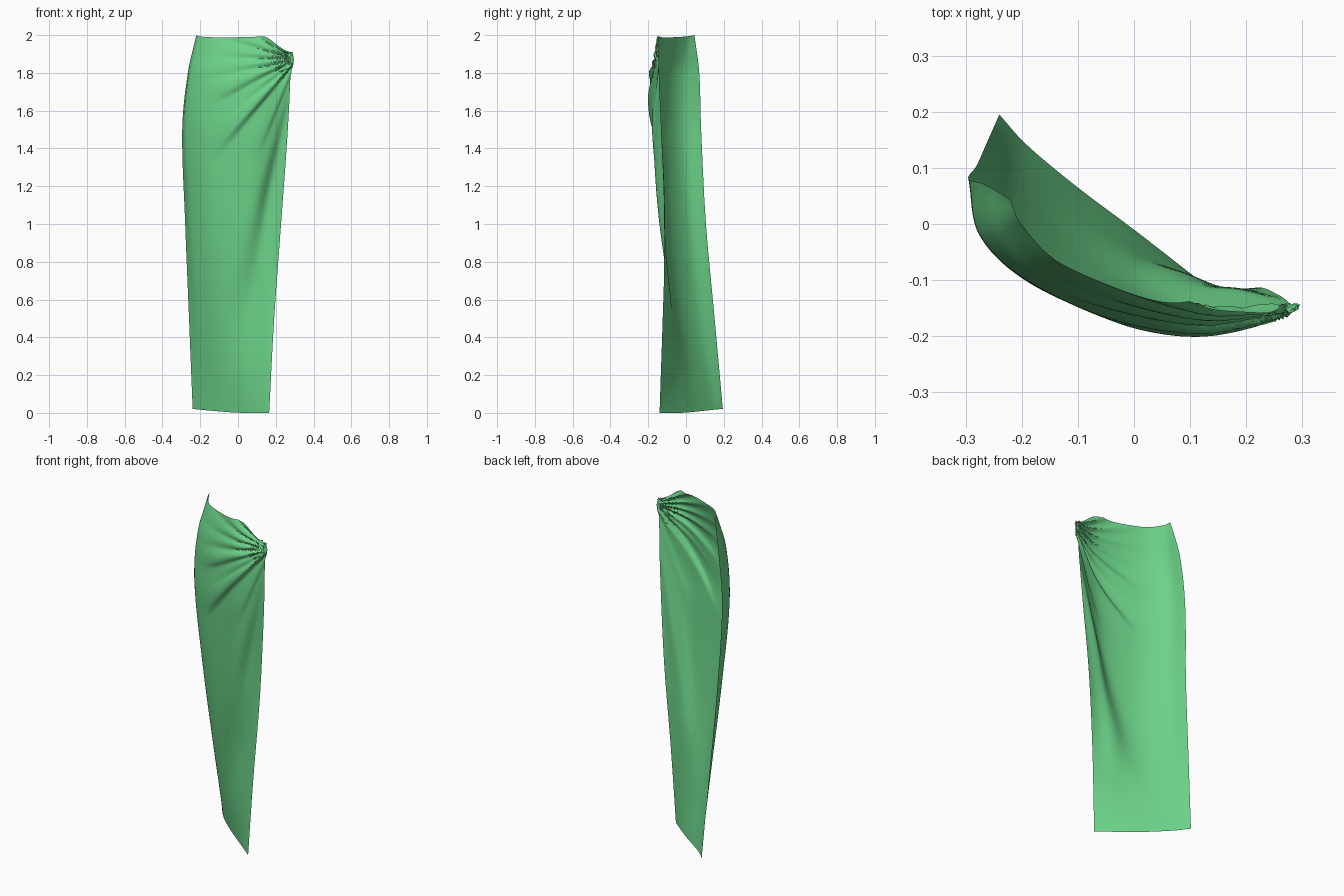
import bpy, bmesh, math
from mathutils import Vector

if "Cube" in bpy.data.objects:
    bpy.data.objects.remove(bpy.data.objects["Cube"])

# Cross-sections of the cloth, hem to waist: height share, then x, y from free edge to knotted edge
SECTIONS = [
    (0.0, [(-.24, .195), (-.19, .14), (-.1, .065), (0, -.01), (.09, -.08), (.165, -.14)]),
    (.25, [(-.26, .15), (-.21, .06), (-.12, -.02), (0, -.08), (.1, -.105), (.19, -.125)]),
    (.5, [(-.28, .105), (-.245, .01), (-.15, -.075), (-.03, -.125), (.1, -.145), (.225, -.115)]),
    (.75, [(-.295, .08), (-.275, -.02), (-.19, -.1), (-.06, -.15), (.1, -.175), (.26, -.13)]),
    (.9, [(-.265, .07), (-.25, -.02), (-.18, -.095), (-.05, -.15), (.12, -.175), (.275, -.14)]),
    (1.0, [(-.22, .045), (-.2, 0), (-.13, -.07), (0, -.12), (.13, -.14), (.275, -.14)]),
]
KNOT_X, KNOT_Z = .31, 1.87


def smooth(a, b, x):
    s = min(1, max(0, (x - a) / (b - a)))
    return s * s * (3 - 2 * s)


def bell(x, width):
    return math.exp(-(x / width) ** 2)


def spline(knots, points, x):
    """Smooth curve through points placed at uneven knots."""
    last = len(knots) - 1
    i = max(k for k in range(last) if k == 0 or knots[k] <= x)

    def slope(k):
        a, b = max(k - 1, 0), min(k + 1, last)
        return (points[b] - points[a]) / (knots[b] - knots[a])

    h = knots[i + 1] - knots[i]
    s = (x - knots[i]) / h
    w = s * s * (3 - 2 * s)
    return (points[i] * (1 - w) + points[i + 1] * w
            + slope(i) * h * s * (1 - s) ** 2 - slope(i + 1) * h * s * s * (1 - s))


def base_point(u, t):
    around = [k / 5 for k in range(6)]
    rows = [spline(around, [Vector(p) for p in pts], u) for _, pts in SECTIONS]
    p = spline([s[0] for s in SECTIONS], rows, t)
    hem = .02 * (1 - smooth(0, .7, u))
    waist = 2 - .012 * math.sin(math.pi * u) - .09 * smooth(.8, 1, u)
    z = hem + (waist - hem) * t
    bulge = .02 * bell(z - KNOT_Z, .06) * smooth(.8, 1, u)
    return Vector((p.x + bulge, p.y, z))


def fold_height(p):
    """Outward push of the folds that fan out from the knot."""
    dx, dz = KNOT_X - p.x, KNOT_Z - p.z
    r = math.hypot(dx, dz)
    a = math.degrees(math.atan2(dz, dx))
    near = smooth(0, .08, r)
    # tight pleats beside the knot
    pleats = abs(math.sin(math.pi * (a + 30) / 14)) * (1 - smooth(35, 60, a))
    push = .02 * pleats * bell(r, .3) * smooth(-.02, .06, r)
    # broad swags across the hip, each ending in a crease
    for angle, spread, height, reach in ((25, 16, .012, .55), (48, 18, .018, .72), (66, 14, .008, .6)):
        d = a - angle
        lobe = smooth(-spread, 0, d) * (1 - smooth(0, 4, d))
        push += height * lobe * near * (1 - smooth(reach * .6, reach, r))
    # long valley running down the leg
    push -= .028 * bell(a - 79, 3.5) * smooth(.1, .8, r) * (1 - smooth(1.2, 1.75, r))
    return push


# Draped cloth sheet
bm = bmesh.new()
bmesh.ops.create_grid(bm, x_segments=130, y_segments=220, size=1)
for v in bm.verts:
    u, t = (v.co.x + 1) / 2, (v.co.y + 1) / 2
    e = .002
    p = base_point(u, t)
    along = base_point(min(u + e, 1), t) - base_point(max(u - e, 0), t)
    out = Vector((along.y, -along.x, 0)).normalized()
    v.co = p + out * fold_height(p)
bmesh.ops.recalc_face_normals(bm, faces=bm.faces)
if sum(f.normal.y for f in bm.faces) > 0:
    bmesh.ops.reverse_faces(bm, faces=bm.faces)
mesh = bpy.data.meshes.new("draped_skirt")
bm.to_mesh(mesh)
bm.free()
skirt = bpy.data.objects.new("draped_skirt", mesh)
bpy.context.collection.objects.link(skirt)

# Green fabric
fabric = bpy.data.materials.new("green_fabric")
fabric.use_nodes = True
green = (.15, .65, .25, 1)
fabric.diffuse_color = green
fabric.node_tree.nodes["Principled BSDF"].inputs["Base Color"].default_value = green
mesh.materials.append(fabric)

bpy.context.view_layer.objects.active = skirt
skirt.select_set(True)
bpy.ops.object.shade_smooth_by_angle(angle=math.radians(50))
